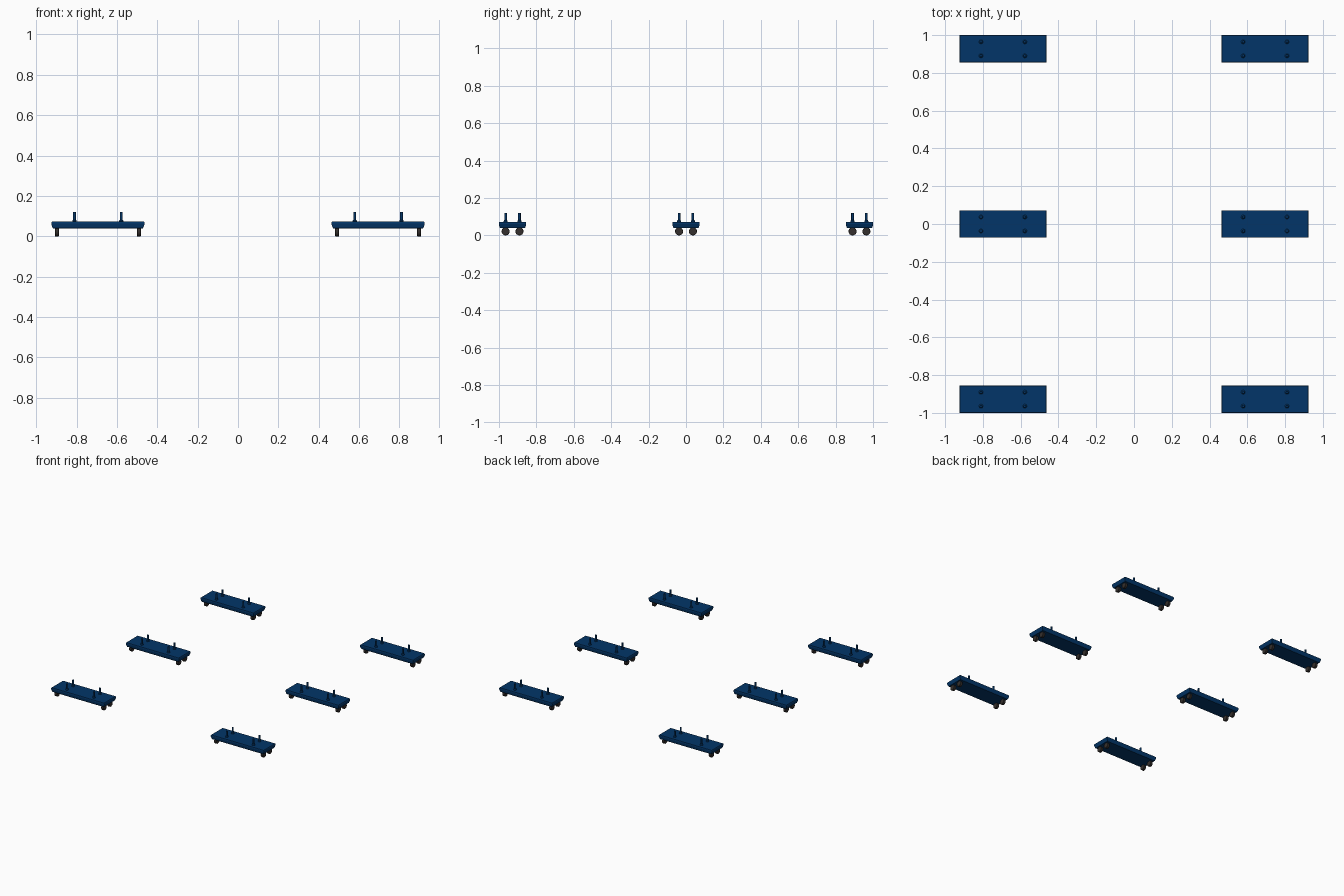
import bpy, bmesh, math
from mathutils import Matrix, Vector

if "Cube" in bpy.data.objects:
    bpy.data.objects.remove(bpy.data.objects["Cube"])


def material(name, rgb):
    m = bpy.data.materials.new(name)
    m.diffuse_color = (*rgb, 1)
    m.use_nodes = True
    m.node_tree.nodes["Principled BSDF"].inputs["Base Color"].default_value = m.diffuse_color
    return m


BLUE = material("navy blue", (0.0006, 0.036, 0.140))
RUBBER = material("brown black", (0.034, 0.028, 0.026))


def finish(name, bm, mat, smooth=False):
    bmesh.ops.recalc_face_normals(bm, faces=bm.faces)
    me = bpy.data.meshes.new(name)
    bm.to_mesh(me)
    bm.free()
    me.materials.append(mat)
    ob = bpy.data.objects.new(name, me)
    bpy.context.collection.objects.link(ob)
    if smooth:
        bpy.ops.object.select_all(action='DESELECT')
        ob.select_set(True)
        bpy.context.view_layer.objects.active = ob
        bpy.ops.object.shade_smooth_by_angle(angle=math.radians(35))
    return ob


def stacked_block(levels):
    """Rectangular rings (half x, half y, z) joined into a solid."""
    bm = bmesh.new()
    rings = [[bm.verts.new((sx * hx, sy * hy, z))
              for sx, sy in ((-1, -1), (1, -1), (1, 1), (-1, 1))]
             for hx, hy, z in levels]
    for a, b in zip(rings, rings[1:]):
        for i in range(4):
            j = (i + 1) % 4
            bm.faces.new((a[i], a[j], b[j], b[i]))
    bm.faces.new(rings[0][::-1])
    bm.faces.new(rings[-1])
    return bm


def lathe(profile, sides=20):
    """Turn (radius, z) points around z, capped at both ends."""
    bm = bmesh.new()
    rings = [[bm.verts.new((r * math.cos(2 * math.pi * i / sides),
                            r * math.sin(2 * math.pi * i / sides), z))
              for i in range(sides)] for r, z in profile]
    for a, b in zip(rings, rings[1:]):
        for i in range(sides):
            j = (i + 1) % sides
            bm.faces.new((a[i], a[j], b[j], b[i]))
    bm.faces.new(rings[0][::-1])
    bm.faces.new(rings[-1])
    return bm


# Master parts of one trolley, centred on the origin
deck = finish("deck", stacked_block([(0.223, 0.066, 0.039), (0.226, 0.070, 0.046),
                                     (0.231, 0.0725, 0.060), (0.231, 0.0725, 0.068),
                                     (0.228, 0.071, 0.073)]), BLUE)
parts = [(deck, [(0, 0)])]

pin = finish("pin", lathe([(0.011, 0.070), (0.011, 0.077), (0.007, 0.082),
                           (0.007, 0.121)], 16), BLUE, True)
parts.append((pin, [(x, y) for x in (-0.116, 0.116) for y in (-0.037, 0.037)]))

bm = lathe([(0.020, -0.010), (0.0215, -0.008), (0.0215, 0.008), (0.020, 0.010)], 24)
bm.transform(Matrix.Translation((0, 0, 0.0215)) @ Matrix.Rotation(math.pi / 2, 4, 'Y'))
wheel = finish("wheel", bm, RUBBER, True)
parts.append((wheel, [(x, y) for x in (-0.203, 0.203) for y in (-0.037, 0.037)]))

# Six trolleys: two columns of three
first = set()
for cx in (-0.694, 0.694):
    for cy in (-0.9275, 0, 0.9275):
        for src, spots in parts:
            for x, y in spots:
                if src.name in first:
                    ob = src.copy()
                    bpy.context.collection.objects.link(ob)
                else:
                    ob = src
                    first.add(src.name)
                ob.location = Vector((cx + x, cy + y, 0))
